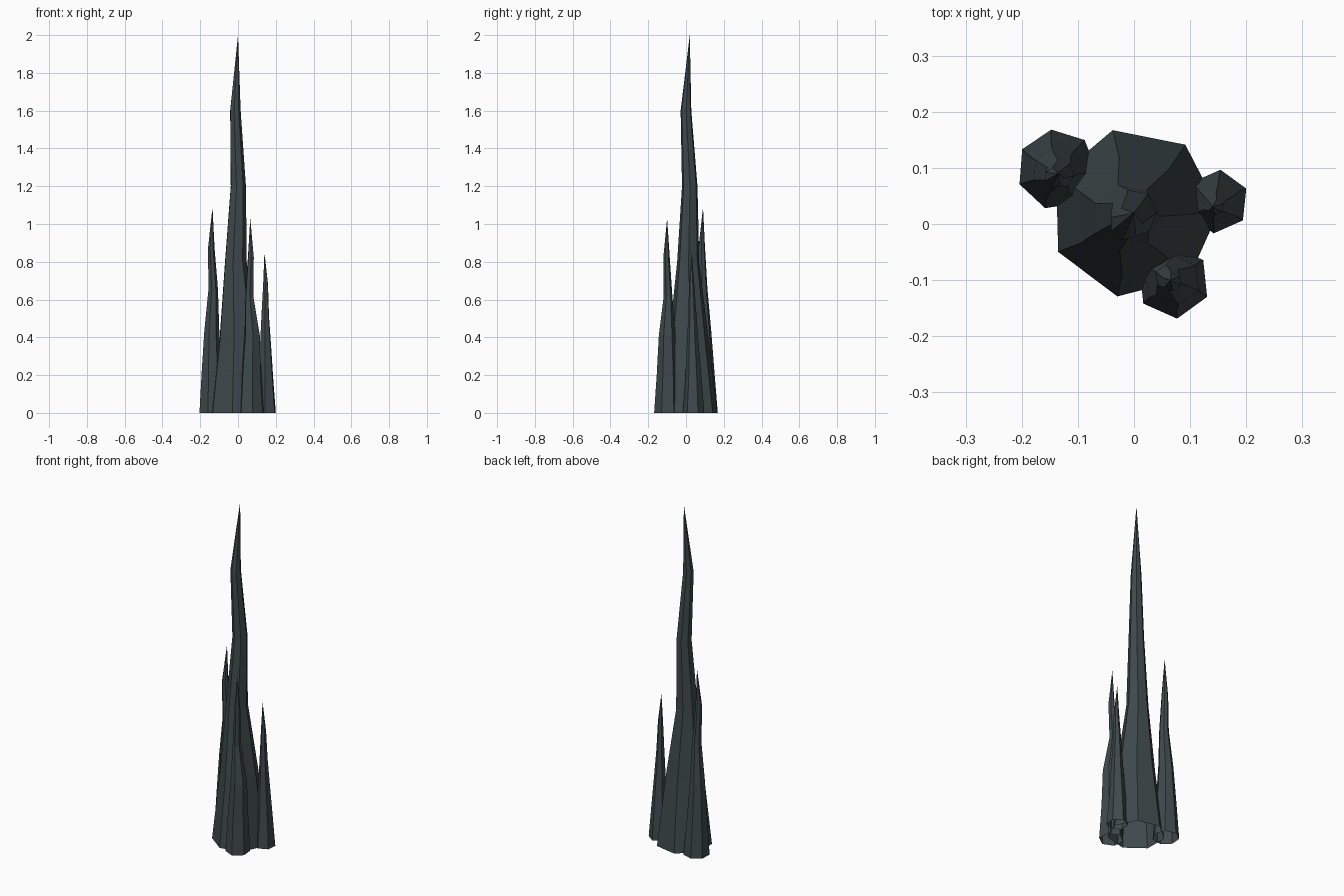
import bpy, bmesh
from math import sin, cos, radians, tau

if "Cube" in bpy.data.objects:
    bpy.data.objects.remove(bpy.data.objects["Cube"])

# Dark slate stone
stone = bpy.data.materials.new("dark_slate")
stone.use_nodes = True
colour = (0.05, 0.067, 0.073, 1)
stone.diffuse_color = colour
bsdf = stone.node_tree.nodes["Principled BSDF"]
bsdf.inputs["Base Color"].default_value = colour
bsdf.inputs["Roughness"].default_value = 0.9


def spire(name, sides, start, height, rings, tip):
    """Open-bottomed crooked spike: evenly spaced rings (x, y, radius) and a tip (x, y)."""
    bm = bmesh.new()
    loops = []
    for level, (x, y, r) in enumerate(rings):
        z = height * level / len(rings)
        angles = [radians(start) + tau * i / sides for i in range(sides)]
        loops.append([bm.verts.new((x + r * cos(a), y + r * sin(a), z)) for a in angles])
    point = bm.verts.new((*tip, height))
    for i in range(sides):
        j = (i + 1) % sides
        for low, high in zip(loops, loops[1:]):
            bm.faces.new((low[i], low[j], high[j], high[i]))
        bm.faces.new((loops[-1][i], loops[-1][j], point))
    mesh = bpy.data.meshes.new(name)
    bm.to_mesh(mesh)
    bm.free()
    mesh.materials.append(stone)
    obj = bpy.data.objects.new(name, mesh)
    bpy.context.collection.objects.link(obj)
    return obj


# Tall central spire
spire("main_spire", 7, 53, 2.0,
      [(0, 0.02, 0.152), (0, 0.015, 0.106), (-0.014, 0.012, 0.06),
       (0, 0.02, 0.042), (-0.015, 0, 0.029)], (0, 0.02))

# Three smaller spires around its foot
spire("right_spire", 7, 47, 1.09,
      [(-0.137, 0.097, 0.072), (-0.14, 0.095, 0.056), (-0.14, 0.093, 0.041),
       (-0.132, 0.088, 0.026), (-0.142, 0.083, 0.018)], (-0.135, 0.09))
spire("front_spire", 6, -84, 1.03,
      [(0.07, -0.103, 0.066), (0.07, -0.1, 0.055), (0.075, -0.1, 0.044),
       (0.06, -0.095, 0.023), (0.068, -0.103, 0.017)], (0.065, -0.1))
spire("left_spire", 6, 24, 0.85,
      [(0.148, 0.04, 0.057), (0.147, 0.04, 0.044), (0.146, 0.036, 0.033),
       (0.144, 0.034, 0.022), (0.146, 0.03, 0.014)], (0.14, 0.03))
